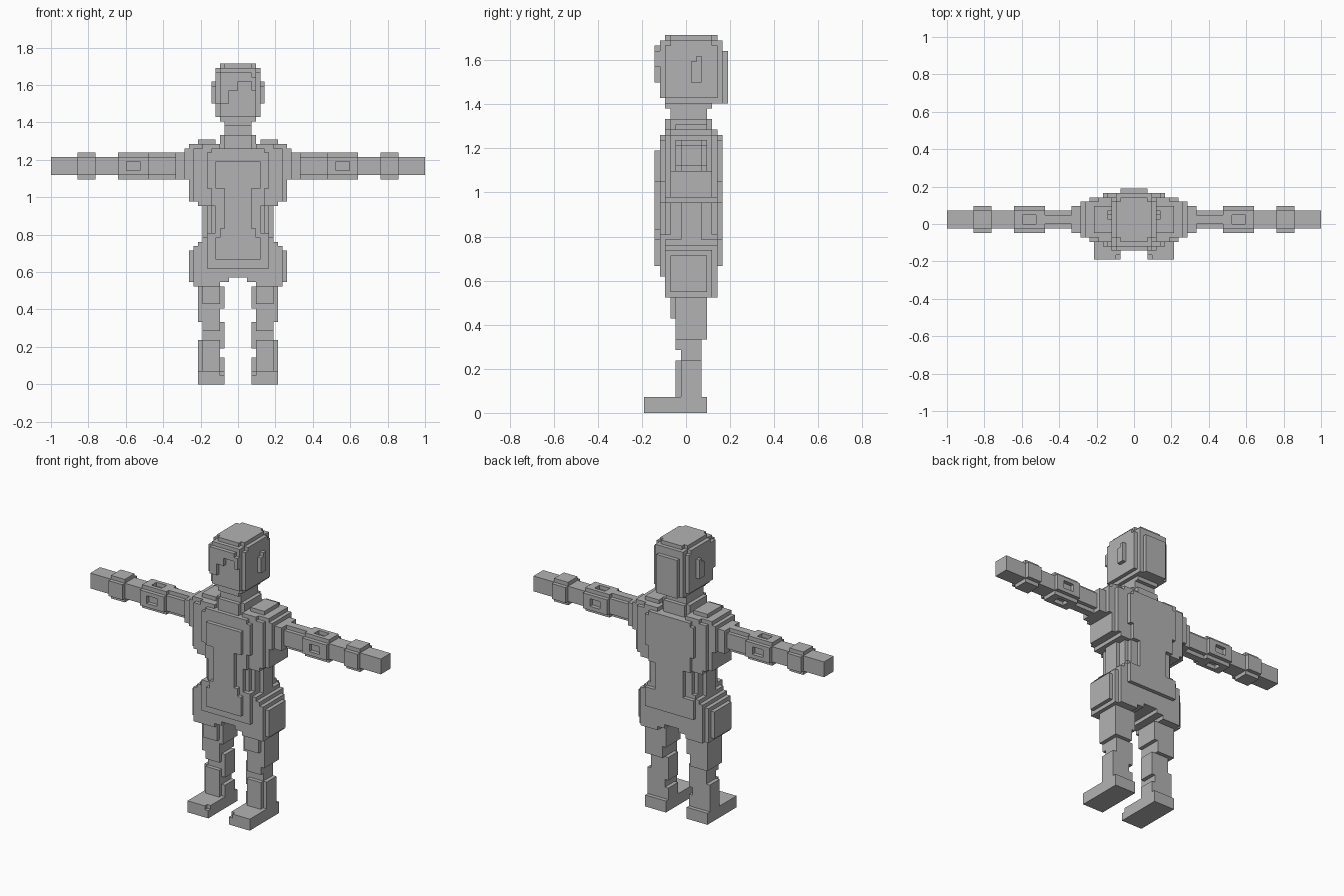
import bpy
import bmesh
from mathutils import Vector

if "Cube" in bpy.data.objects:
    bpy.data.objects.remove(bpy.data.objects["Cube"])

V = 2 / 84  # edge length of one block

grey = bpy.data.materials.new("grey")
grey.diffuse_color = (0.45, 0.45, 0.45, 1)
grey.use_nodes = True
grey.node_tree.nodes["Principled BSDF"].inputs["Base Color"].default_value = grey.diffuse_color


def fill(boxes):
    """Cells covered by boxes (x0, x1, y0, y1, z0, z1) in block units."""
    return {(x, y, z) for x0, x1, y0, y1, z0, z1 in boxes
            for x in range(x0, x1) for y in range(y0, y1) for z in range(z0, z1)}


def wide(boxes):
    """Boxes centred on x, given as (half width, y0, y1, z0, z1)."""
    return fill([(-b[0], b[0], *b[1:]) for b in boxes])


def mirror(cells):
    return {(-1 - x, y, z) for x, y, z in cells}


# head: skull, rounded crown, back hair, ears and an uneven fringe
head = wide([
    (5, -4, 6, 60, 70), (4, -5, 7, 60, 71), (3, -5, 8, 60, 69),
    (4, -4, 7, 59, 71), (3, -4, 8, 59, 69), (5, -3, 5, 60, 71),
    (4, -3, 5, 59, 72), (3, -4, 6, 59, 72),
    (6, 1, 3, 63, 67), (6, 2, 3, 63, 68),
])
head |= fill([(-5, -3, -5, -4, 63, 70), (-4, -2, -6, -5, 63, 70),
              (-3, 0, -6, -5, 66, 70), (0, 3, -6, -5, 68, 70),
              (3, 4, -6, -5, 66, 69)])

# neck with a wider collar at its base
neck = wide([(3, -3, 4, 54, 59), (3, -4, 5, 58, 59),
             (4, -3, 4, 53, 56), (3, -4, 5, 53, 56)])

# torso: chest, waist and hips as nested boxes that step outward
chest = wide([
    (12, -3, 5, 46, 53), (14, -2, 4, 46, 52), (11, -3, 5, 41, 53),
    (10, -4, 6, 41, 53), (9, -4, 6, 40, 53), (7, -5, 7, 44, 52),
    (6, -5, 7, 40, 53), (5, -6, 7, 44, 50), (3, -6, 7, 40, 50),
])
shoulder = fill([(5, 9, -2, 4, 53, 55), (5, 11, -3, 5, 53, 54), (4, 8, -4, 6, 53, 54)])
chest |= shoulder | mirror(shoulder)
waist = wide([
    (8, -1, 3, 33, 40), (7, -3, 5, 33, 41), (6, -4, 6, 33, 41),
    (5, -5, 6, 33, 41), (3, -6, 6, 33, 41), (4, -5, 7, 33, 41),
])
hips = wide([
    (11, -3, 4, 23, 30), (10, -4, 5, 22, 31), (9, -4, 6, 22, 32),
    (8, -4, 6, 24, 33), (7, -5, 6, 26, 34), (7, -4, 7, 28, 33),
    (5, -6, 7, 28, 33), (4, -6, 7, 28, 35),
])
hips -= wide([(4, -9, 9, 22, 23), (2, -9, 9, 22, 24)])  # gap between the legs
torso = chest | waist | hips

# arm: bar with a ridge, an elbow pad, a cuff and a plain hand
arm = fill([
    (12, 42, -1, 3, 47, 51),
    (13, 20, 0, 2, 46, 52), (13, 20, -1, 3, 47, 51),
    (20, 27, -1, 3, 46, 52), (20, 27, -2, 4, 47, 51),
    (32, 36, -1, 3, 46, 52), (32, 36, -2, 4, 47, 51),
])
arm -= fill([(22, 25, -2, -1, 48, 50), (22, 25, 3, 4, 48, 50),
             (22, 25, 0, 2, 51, 52), (22, 25, 0, 2, 46, 47)])  # elbow notches

# leg: thigh, knee, shin and a long foot
leg = fill([
    (4, 9, -2, 4, 14, 22), (3, 9, -2, 4, 17, 22), (4, 8, -3, -2, 18, 22),
    (3, 8, -1, 3, 10, 14), (4, 8, -2, -1, 12, 14),
    (3, 9, -1, 3, 3, 10), (4, 8, -2, 3, 3, 10),
    (3, 9, -7, 4, 0, 3), (4, 9, -8, 4, 0, 3), (3, 9, -8, 4, 0, 2),
])
leg -= fill([(3, 4, -2, 4, 6, 8)])  # inner notch of the shin

parts = {"head": head, "neck": neck - head, "torso": torso - neck,
         "left_arm": arm - torso, "right_arm": mirror(arm) - torso,
         "left_leg": leg - torso, "right_leg": mirror(leg) - torso}
solid = set().union(*parts.values())


def build(name, cells):
    """Outer skin of the cells, leaving out faces hidden by other parts."""
    bm = bmesh.new()
    corners = {}

    def corner(p):
        key = tuple(p)
        if key not in corners:
            corners[key] = bm.verts.new(Vector(key) * V)
        return corners[key]

    for cell in sorted(cells):
        for axis in range(3):
            for side in (0, 1):
                beside = list(cell)
                beside[axis] += 2 * side - 1
                if tuple(beside) in solid:
                    continue
                u, w = (axis + 1) % 3, (axis + 2) % 3
                ring = []
                for du, dw in ((0, 0), (1, 0), (1, 1), (0, 1)):
                    p = list(cell)
                    p[axis] += side
                    p[u] += du
                    p[w] += dw
                    ring.append(corner(p))
                bm.faces.new(ring if side else ring[::-1])
    mesh = bpy.data.meshes.new(name)
    bm.to_mesh(mesh)
    bm.free()
    mesh.materials.append(grey)
    bpy.context.collection.objects.link(bpy.data.objects.new(name, mesh))


for part_name, part_cells in parts.items():
    build(part_name, part_cells)
